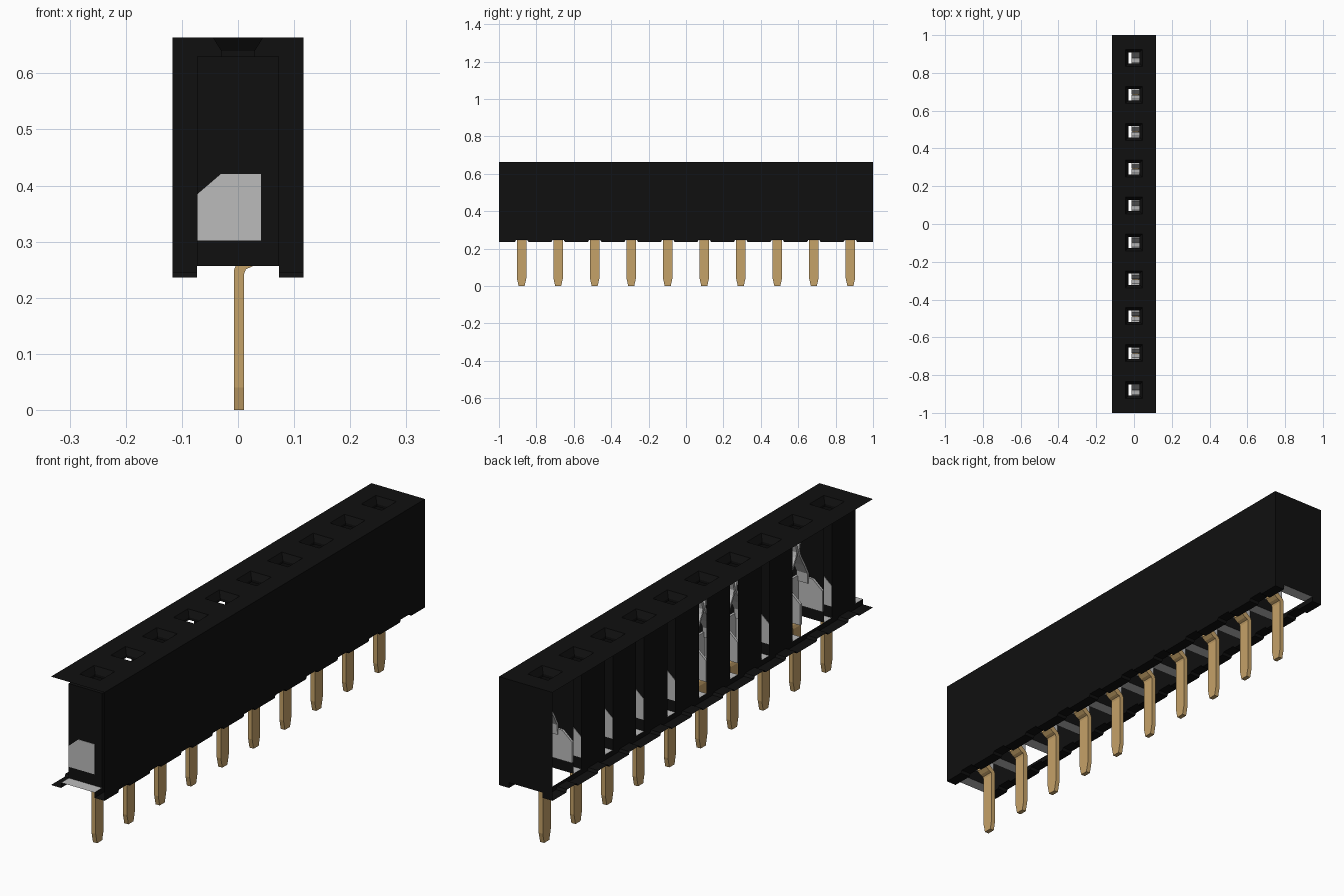
import bpy, bmesh

if "Cube" in bpy.data.objects:
    bpy.data.objects.remove(bpy.data.objects["Cube"])


def material(name, rgb, metallic=0.0):
    m = bpy.data.materials.new(name)
    m.use_nodes = True
    col = (*rgb, 1.0)
    m.diffuse_color = col
    m.node_tree.nodes["Principled BSDF"].inputs["Base Color"].default_value = col
    return m


BLACK = material("black plastic", (0.005, 0.005, 0.005))
GREY = material("light grey metal", (0.5, 0.5, 0.5))
GOLD = material("gold pin", (0.56, 0.36, 0.14))

COUNT, PITCH = 10, 0.1953
CENTRES = [(i - (COUNT - 1) / 2) * PITCH for i in range(COUNT)]
HX, POCKET = 0.117, 0.073               # half width of body, half size of pocket
Z_FOOT, Z_FLOOR, Z_CEIL, Z_TOP = 0.236, 0.257, 0.63, 0.664


def finish(bm, name, mat):
    bmesh.ops.remove_doubles(bm, verts=bm.verts, dist=1e-5)
    bmesh.ops.recalc_face_normals(bm, faces=bm.faces)
    me = bpy.data.meshes.new(name)
    bm.to_mesh(me)
    bm.free()
    me.materials.append(mat)
    ob = bpy.data.objects.new(name, me)
    bpy.context.collection.objects.link(ob)
    return ob


def face(bm, pts):
    return bm.faces.new([bm.verts.new(p) for p in pts])


def loft(bm, rings, skip=(), caps=False):
    """Join closed rings of points; skip holds (ring, side) pairs left open."""
    for r in range(len(rings) - 1):
        a, b = rings[r], rings[r + 1]
        n = len(a)
        for i in range(n):
            if (r, i) not in skip:
                j = (i + 1) % n
                face(bm, [a[i], a[j], b[j], b[i]])
    if caps:
        face(bm, rings[0])
        face(bm, rings[-1])


def prism(bm, outline, axis, lo, hi):
    """Extrude a 2D outline along x (outline is y,z) or y (outline is x,z)."""
    put = (lambda p, d: (d, p[0], p[1])) if axis == "x" else (lambda p, d: (p[0], d, p[1]))
    loft(bm, [[put(p, lo) for p in outline], [put(p, hi) for p in outline]], caps=True)


def rect(hx, y0, y1, z):
    # sides in order: -y, +x, +y, -x
    return [(-hx, y0, z), (hx, y0, z), (hx, y1, z), (-hx, y1, z)]


# Top plate, funnel slots and pocket walls, one cell per contact
bm = bmesh.new()
open_sides = {9: [3], 4: [2], 3: [2], 1: [2, 3]}
for i, c in enumerate(CENTRES):
    y0 = -1.0 if i == 0 else c - PITCH / 2
    y1 = 1.0 if i == COUNT - 1 else c + PITCH / 2
    rings = [rect(HX, y0, y1, Z_TOP)]
    for h, z in ((0.045, Z_TOP), (0.03, 0.64), (0.03, Z_CEIL),
                 (POCKET, Z_CEIL), (POCKET, Z_FLOOR)):
        rings.append(rect(h, c - h, c + h, z))
    loft(bm, rings, skip=[(4, s) for s in open_sides.get(i, [])])
finish(bm, "socket_cells", BLACK)

# Notched foot rails, long side wall and end wall
bm = bmesh.new()
edge = [(-1.0, Z_FOOT)]
for c in CENTRES:
    edge += [(c - 0.036, Z_FOOT), (c - 0.03, Z_FOOT + 0.01),
             (c + 0.03, Z_FOOT + 0.01), (c + 0.036, Z_FOOT)]
edge.append((1.0, Z_FOOT))
for (ya, za), (yb, zb) in zip(edge, edge[1:]):
    for s in (1, -1):
        xi, xo = s * POCKET, s * HX
        face(bm, [(xi, ya, za), (xi, yb, zb), (xo, yb, zb), (xo, ya, za)])
        face(bm, [(xi, ya, za), (xi, yb, zb), (xi, yb, Z_FLOOR), (xi, ya, Z_FLOOR)])
    face(bm, [(HX, ya, za), (HX, yb, zb), (HX, yb, Z_TOP), (HX, ya, Z_TOP)])
end = [(-HX, Z_FOOT), (-POCKET, Z_FOOT), (-POCKET, Z_FLOOR), (POCKET, Z_FLOOR),
       (POCKET, Z_FOOT), (HX, Z_FOOT), (HX, Z_TOP), (-HX, Z_TOP)]
face(bm, [(x, 1.0, z) for x, z in end])
finish(bm, "outer_walls", BLACK)

# Floor strips between the pockets
bm = bmesh.new()
starts = [-1.0] + [c + POCKET for c in CENTRES]
stops = [c - POCKET for c in CENTRES] + [1.0]
for a, b in zip(starts, stops):
    face(bm, rect(POCKET, a, b, Z_FLOOR))
finish(bm, "floor_strips", GREY)

# Spring contacts: side flanges, back plate and two curved leaves
flange = [(-0.072, 0.302), (0.041, 0.302), (0.041, 0.421), (-0.03, 0.421), (-0.072, 0.385)]
leaf = [(0.068, 0.40), (0.066, 0.44), (0.045, 0.48), (0.016, 0.53),
        (0.010, 0.55), (0.016, 0.575), (0.032, 0.61)]
for i, c in enumerate(CENTRES):
    bm = bmesh.new()
    for s in (1, -1):
        prism(bm, flange, "y", c + s * 0.064, c + s * 0.0745)
        strip = [(c + s * y, z) for y, z in leaf]
        strip += [(c + s * (y - 0.009), z) for y, z in reversed(leaf)]
        prism(bm, strip, "x", -0.012, 0.036)
    back = [(c - 0.07, 0.302), (c + 0.07, 0.302), (c + 0.07, 0.421), (c - 0.07, 0.421)]
    prism(bm, back, "x", 0.031, 0.041)
    finish(bm, f"spring_contact_{i + 1}", GREY)

# Solder pins: tapered tip, straight shank, bend toward the back plate
sections = [((-0.007, 0.0), (0.011, 0.0), 0.016),
            ((-0.007, 0.04), (0.011, 0.04), 0.025),
            ((-0.007, 0.25), (0.011, 0.243), 0.025),
            ((-0.002, 0.262), (0.014, 0.251), 0.025),
            ((0.010, 0.272), (0.026, 0.256), 0.025),
            ((0.025, 0.285), (0.041, 0.268), 0.025),
            ((0.030, 0.305), (0.041, 0.305), 0.025)]
for i, c in enumerate(CENTRES):
    bm = bmesh.new()
    rings = [[(a[0], c - h, a[1]), (b[0], c - h, b[1]),
              (b[0], c + h, b[1]), (a[0], c + h, a[1])] for a, b, h in sections]
    loft(bm, rings, caps=True)
    finish(bm, f"solder_pin_{i + 1}", GOLD)
